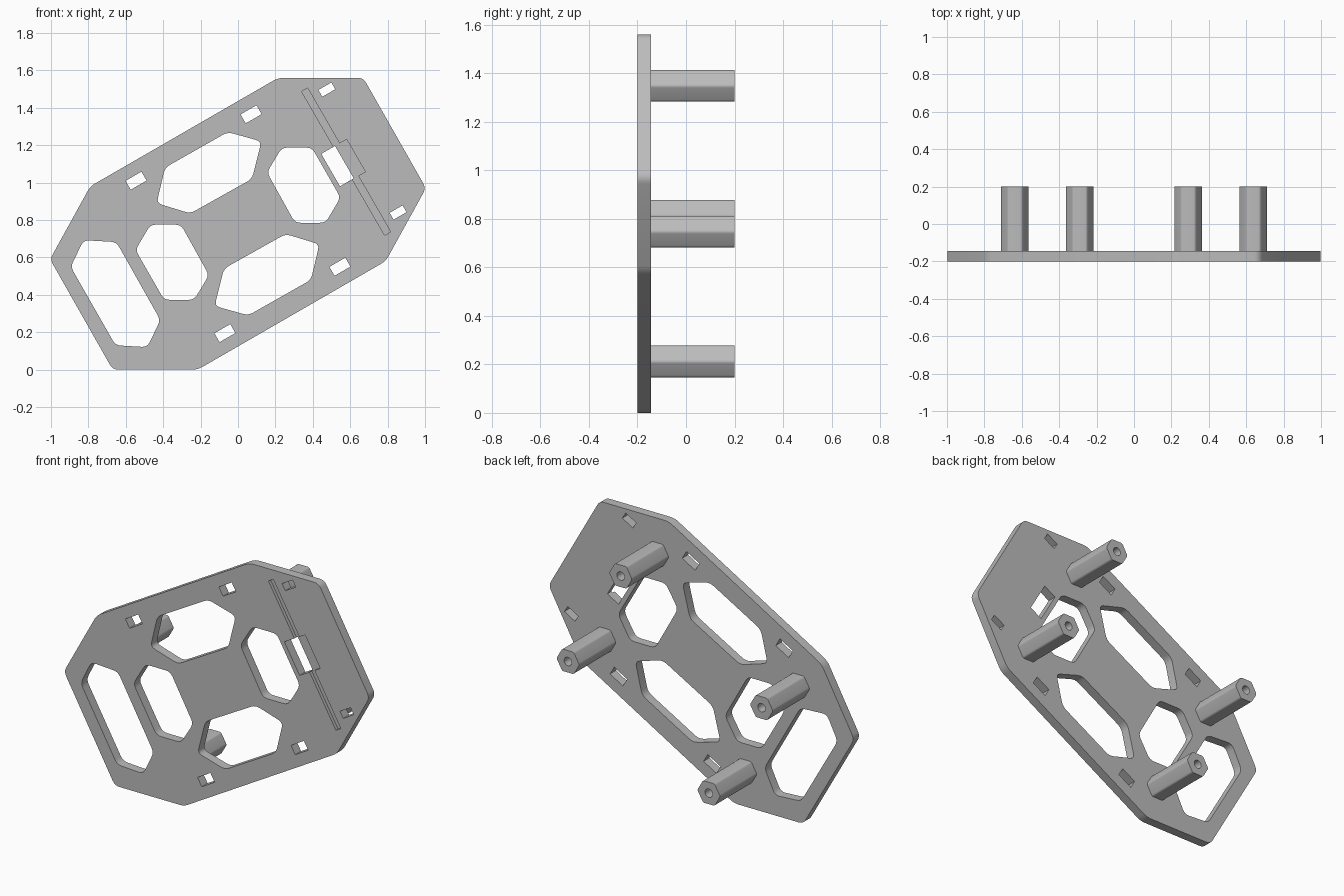
import bpy
import bmesh
from math import cos, sin, pi, radians
from mathutils import Vector

cube = bpy.data.objects.get("Cube")
if cube:
    bpy.data.objects.remove(cube, do_unlink=True)

# Single grey material
grey = bpy.data.materials.new("plain_grey")
grey.use_nodes = True
colour = (0.5, 0.5, 0.5, 1)
grey.diffuse_color = colour
grey.node_tree.nodes["Principled BSDF"].inputs["Base Color"].default_value = colour

TILT = radians(30)
CENTRE = Vector((0, 0.78))
FRONT, PLATE_BACK, BACK = -0.2, -0.145, 0.2


def rounded(points, t, steps=4):
    """Round every corner of an outline, starting t away from the corner."""
    pts = [Vector(p) for p in points]
    out = []
    for i, p in enumerate(pts):
        a = p + (pts[i - 1] - p).normalized() * t
        b = p + (pts[(i + 1) % len(pts)] - p).normalized() * t
        for k in range(steps + 1):
            f = k / steps
            out.append(a * (1 - f) ** 2 + p * 2 * f * (1 - f) + b * f * f)
    return out


def opposite(points):
    """Half-turn of an outline about the plate centre."""
    return [CENTRE * 2 - Vector(p) for p in points]


def tilted_rect(x, z, length, width):
    u = Vector((cos(TILT), sin(TILT))) * length / 2
    v = Vector((-sin(TILT), cos(TILT))) * width / 2
    c = Vector((x, z))
    return [c - u - v, c + u - v, c + u + v, c - u + v]


def ring(x, z, radius, sides):
    return [Vector((x + radius * cos(2 * pi * i / sides),
                    z + radius * sin(2 * pi * i / sides))) for i in range(sides)]


def prism(name, outline, y0, y1):
    bm = bmesh.new()
    face = bm.faces.new([bm.verts.new((p[0], y0, p[1])) for p in outline])
    new = bmesh.ops.extrude_face_region(bm, geom=[face])["geom"]
    moved = [g for g in new if isinstance(g, bmesh.types.BMVert)]
    bmesh.ops.translate(bm, verts=moved, vec=(0, y1 - y0, 0))
    bmesh.ops.recalc_face_normals(bm, faces=bm.faces)
    mesh = bpy.data.meshes.new(name)
    bm.to_mesh(mesh)
    bm.free()
    mesh.materials.append(grey)
    obj = bpy.data.objects.new(name, mesh)
    bpy.context.collection.objects.link(obj)
    return obj


def activate(obj):
    bpy.ops.object.select_all(action="DESELECT")
    obj.select_set(True)
    bpy.context.view_layer.objects.active = obj


def cut(obj, outline, y0, y1):
    cutter = prism("cutter", outline, y0, y1)
    cutter.hide_render = True
    mod = obj.modifiers.new("cut", "BOOLEAN")
    mod.operation = "DIFFERENCE"
    mod.solver = "EXACT"
    mod.object = cutter
    activate(obj)
    bpy.ops.object.modifier_apply(modifier=mod.name)
    bpy.data.objects.remove(cutter, do_unlink=True)


def smooth(obj):
    activate(obj)
    bpy.ops.object.shade_smooth_by_angle(angle=radians(30))


# Eight-sided base plate
half = [(-0.67, 0), (-0.215, 0), (0.79, 0.58), (1.005, 0.97)]
plate = prism("base_plate", rounded(half + opposite(half), 0.03), FRONT, PLATE_BACK)

# Large window openings
long_window = [(-0.39, 1.08), (-0.055, 1.27), (0.125, 1.22),
               (0.075, 1.02), (-0.255, 0.835), (-0.435, 0.89)]
hex_window = [(0.235, 1.187), (0.395, 1.187), (0.548, 0.92),
              (0.468, 0.785), (0.305, 0.785), (0.155, 1.055)]
end_window = [(-0.825, 0.692), (-0.65, 0.682), (-0.415, 0.265),
              (-0.485, 0.12), (-0.655, 0.13), (-0.895, 0.55)]
for window in (long_window, opposite(long_window), hex_window,
               opposite(hex_window), end_window):
    cut(plate, rounded(window, 0.03), FRONT - 0.1, PLATE_BACK + 0.1)

# Small tilted slots along the edges
slots = [(x, z, 0.098, 0.055) for x, z in
         ((-0.545, 1.01), (0.07, 1.365), (0.545, 0.55), (-0.07, 0.195))]
slots += [(0.475, 1.497, 0.08, 0.042), (0.856, 0.84, 0.08, 0.042)]
for slot in slots:
    cut(plate, tilted_rect(*slot), FRONT - 0.1, PLATE_BACK + 0.1)

# Shallow front groove with its recess, then the through opening beside it
for groove in ((0.578, 1.112, 0.037, 0.888), (0.585, 1.118, 0.106, 0.2)):
    cut(plate, tilted_rect(*groove), FRONT - 0.1, FRONT + 0.02)
cut(plate, tilted_rect(0.532, 1.088, 0.085, 0.2), FRONT - 0.1, PLATE_BACK + 0.1)
smooth(plate)

# Four hexagonal standoffs with screw holes
for side, su in (("right", -1), ("left", 1)):
    for level, sv in (("lower", -1), ("upper", 1)):
        u, v = su * 0.535, sv * 0.347
        x = u * cos(TILT) - v * sin(TILT)
        z = CENTRE.y + u * sin(TILT) + v * cos(TILT)
        post = prism(f"{level}_{side}_standoff",
                     rounded(ring(x, z, 0.0755, 6), 0.01), PLATE_BACK - 0.003, BACK)
        cut(post, ring(x, z, 0.025, 24), PLATE_BACK, BACK + 0.1)
        smooth(post)
